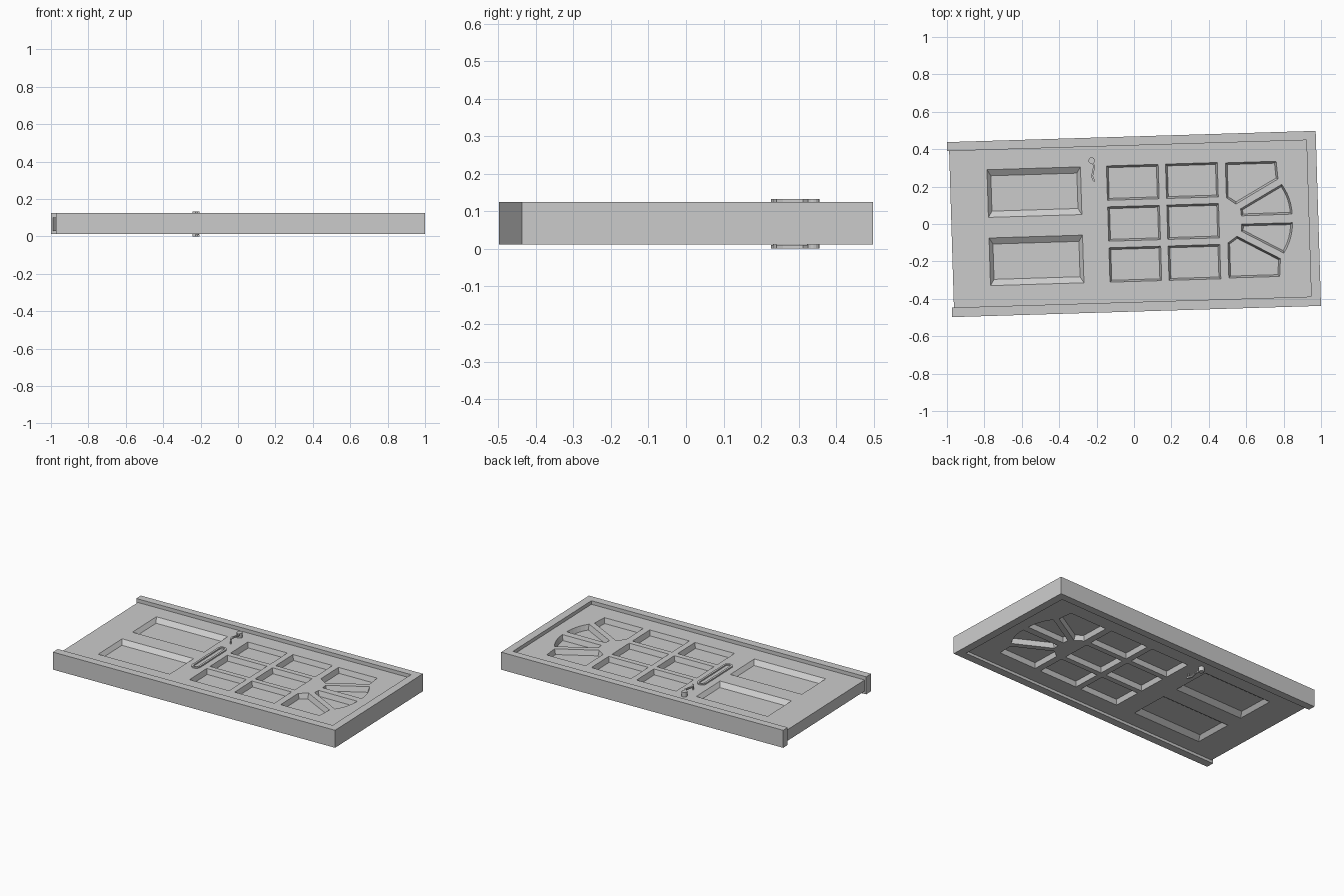
import bpy, bmesh, math
from mathutils import Vector

if "Cube" in bpy.data.objects:
    bpy.data.objects.remove(bpy.data.objects["Cube"])

TILT = math.radians(1.75)          # whole door lies slightly turned
MID = 0.004                        # centre line of the door layout
Z0, Z1 = 0.03, 0.102               # leaf bottom and top
F0, F1 = 0.012, 0.125              # frame bottom and top
GLASS0, GLASS1 = 0.06, 0.07        # pane surfaces

grey = bpy.data.materials.new("light grey")
grey.diffuse_color = (0.6, 0.6, 0.6, 1)
grey.use_nodes = True
grey.node_tree.nodes["Principled BSDF"].inputs["Base Color"].default_value = grey.diffuse_color


def make_object(name, bm):
    bmesh.ops.recalc_face_normals(bm, faces=bm.faces)
    mesh = bpy.data.meshes.new(name)
    bm.to_mesh(mesh)
    bm.free()
    mesh.materials.append(grey)
    ob = bpy.data.objects.new(name, mesh)
    ob.rotation_euler.z = TILT
    bpy.context.collection.objects.link(ob)
    return ob


def loft(bm, rings):
    """Closed solid through (outline, z) rings."""
    loops = [[bm.verts.new((x, y, z)) for x, y in pts] for pts, z in rings]
    n = len(loops[0])
    for a, b in zip(loops, loops[1:]):
        for i in range(n):
            j = (i + 1) % n
            bm.faces.new((a[i], a[j], b[j], b[i]))
    bm.faces.new(loops[0])
    bm.faces.new(loops[-1])


def rect(u0, u1, v0, v1):
    return [(u0, v0), (u1, v0), (u1, v1), (u0, v1)]


def inset(pts, d):
    """Mitred inset of a convex outline."""
    c = sum((Vector(p) for p in pts), Vector((0, 0))) / len(pts)
    out = []
    for i, p in enumerate(pts):
        p = Vector(p)
        normals = []
        for a, b in ((Vector(pts[i - 1]), p), (p, Vector(pts[(i + 1) % len(pts)]))):
            e = (b - a).normalized()
            nrm = Vector((-e.y, e.x))
            normals.append(nrm if nrm.dot(c - a) > 0 else -nrm)
        m = normals[0] + normals[1]
        out.append(tuple(p + m * (2 * d / m.length_squared)))
    return out


def flip(pts):
    return [(u, 2 * MID - v) for u, v in pts]


# Window outlines: six panes, two corner panes and two fan panes
windows = []
for u in (-0.138, 0.178):
    for row in (-1, 0, 1):
        v = MID + row * 0.219
        windows.append(rect(u, u + 0.277, v - 0.092, v + 0.092))
corner_pane = [(0.498, 0.312), (0.77, 0.312), (0.777, 0.217), (0.548, 0.09), (0.498, 0.125)]
fan_pane = [(0.575, 0.026), (0.572, 0.064), (0.796, 0.188)]
for i in range(1, 7):              # curved outer edge
    t = i / 6
    bulge = 0.012 * 4 * t * (1 - t)
    fan_pane.append((0.796 + 0.051 * t + bulge, 0.188 - 0.161 * t + bulge * 0.3))
for pane in (corner_pane, fan_pane):
    windows += [pane, flip(pane)]

# Cutters for windows and bevelled panels, on both faces of the leaf
cut = bmesh.new()
for surface, floor, out in ((Z1, GLASS1, 0.02), (Z0, GLASS0, -0.02)):
    for w in windows:
        loft(cut, [(w, surface + out), (w, surface), (inset(w, 0.01), floor)])
    for sign in (-1, 1):
        lo, hi = sorted((MID + sign * 0.055, MID + sign * 0.31))
        outer = rect(-0.777, -0.277, lo, hi)
        inner = rect(-0.757, -0.297, lo + 0.033, hi - 0.033)
        loft(cut, [(outer, surface + out), (outer, surface), (inner, surface - out * 1.2)])
cutter = make_object("recess_cutter", cut)
cutter.hide_render = True

# Door leaf
bm = bmesh.new()
loft(bm, [(rect(-0.976, 0.936, -0.42, 0.422), Z0), (rect(-0.976, 0.936, -0.42, 0.422), Z1)])
leaf = make_object("door_leaf", bm)
mod = leaf.modifiers.new("recesses", "BOOLEAN")
mod.operation = "DIFFERENCE"
mod.solver = "EXACT"
mod.object = cutter
bpy.context.view_layer.update()
deps = bpy.context.evaluated_depsgraph_get()
carved = bpy.data.meshes.new_from_object(leaf.evaluated_get(deps))
leaf.modifiers.clear()
leaf.data = carved
bpy.data.objects.remove(cutter)

# Frame: two side rails joined by the head
u_shape = [(-0.987, -0.468), (0.986, -0.468), (0.986, 0.468), (-0.987, 0.468),
           (-0.987, 0.42), (0.935, 0.42), (0.935, -0.417), (-0.987, -0.417)]
bm = bmesh.new()
loft(bm, [(u_shape, F0), (u_shape, F1)])
make_object("door_frame", bm)


# Letter slot: raised rounded ring
def stadium(half_len, r, n=10):
    pts = []
    for end in (1, -1):
        for i in range(n + 1):
            a = math.pi * i / n + (0 if end == 1 else math.pi)
            pts.append((-0.205 + r * math.cos(a), MID + end * (half_len - r) + r * math.sin(a)))
    return pts


bm = bmesh.new()
section = [(stadium(0.165, 0.028), Z1 - 0.002), (stadium(0.165, 0.028), Z1 + 0.008),
           (stadium(0.152, 0.015), Z1 + 0.008), (stadium(0.152, 0.015), Z1 - 0.002)]
rings = [[bm.verts.new((x, y, z)) for x, y in pts] for pts, z in section]
for k in range(4):
    a, b = rings[k], rings[(k + 1) % 4]
    for i in range(len(a)):
        j = (i + 1) % len(a)
        bm.faces.new((a[i], a[j], b[j], b[i]))
make_object("letter_slot", bm)


# Handles: curved lever with a round boss and posts, on both faces
def disc(u, v, r, n=16):
    return [(u + r * math.cos(2 * math.pi * i / n), v + r * math.sin(2 * math.pi * i / n)) for i in range(n)]


LEVER = [(-0.215, 0.335), (-0.203, 0.318), (-0.209, 0.29), (-0.216, 0.265), (-0.212, 0.245), (-0.204, 0.233)]
for side, s, tip in (("upper", Z1, 0.133), ("lower", Z0, 0.001)):
    bm = bmesh.new()
    loft(bm, [(disc(-0.216, 0.346, 0.017), s), (disc(-0.216, 0.346, 0.017), tip)])
    loft(bm, [(disc(-0.209, 0.243, 0.005), s), (disc(-0.209, 0.243, 0.005), tip)])
    left = [(u - 0.005, v) for u, v in LEVER]
    right = [(u + 0.005, v) for u, v in reversed(LEVER)]
    inner = tip + (0.009 if tip < s else -0.009)
    loft(bm, [(left + right, inner), (left + right, tip)])
    make_object(side + "_handle", bm)
